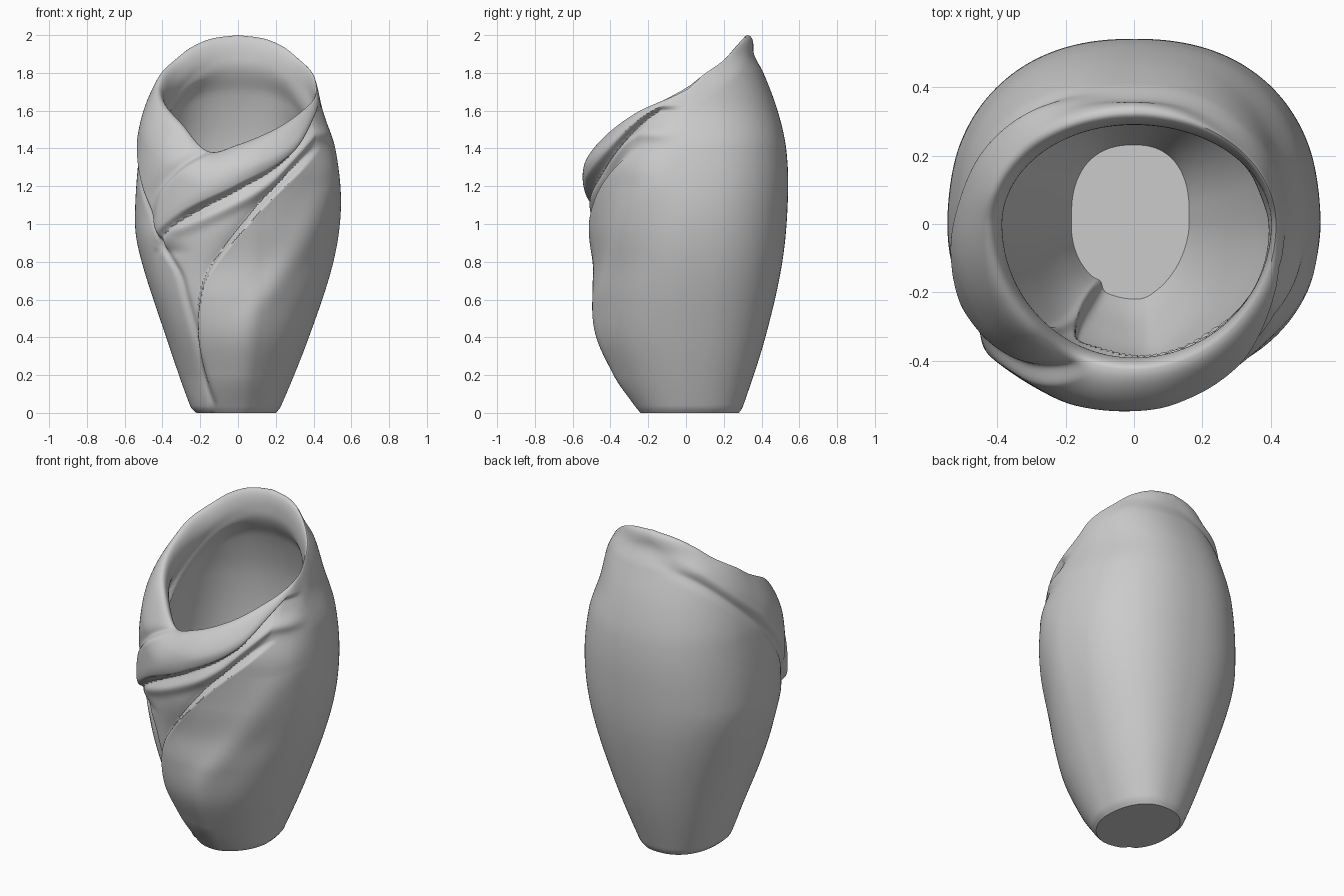
import bpy, bmesh, math

cube = bpy.data.objects.get("Cube")
if cube:
    bpy.data.objects.remove(cube)

COLS, OUTER, INNER, FLOOR = 360, 170, 60, 0.09


def curve(*pts):
    """Smooth interpolating curve through (position, value) points, clamped at its ends."""
    slopes = []
    for i in range(len(pts)):
        a, b = pts[max(i - 1, 0)], pts[min(i + 1, len(pts) - 1)]
        slopes.append((b[1] - a[1]) / (b[0] - a[0]))

    def value(p):
        if p <= pts[0][0]:
            return pts[0][1]
        for i in range(len(pts) - 1):
            (a, u), (b, v) = pts[i], pts[i + 1]
            if p <= b:
                w = b - a
                t = (p - a) / w
                s = t * t * (3 - 2 * t)
                return (u + (v - u) * s + w * t * (1 - t) * (1 - t) * slopes[i]
                        - w * t * t * (1 - t) * slopes[i + 1])
        return pts[-1][1]
    return value


def smooth(a, b, v):
    t = min(1, max(0, (v - a) / (b - a)))
    return t * t * (3 - 2 * t)


def quarter(t):
    t = min(1, max(0, t))
    return math.sqrt(1 - (1 - t) ** 2)


def bump(distance, width):
    return math.exp(-(distance / width) ** 2)


# Silhouette radii against height
left = curve((0, .22), (.03, .25), (.4, .38), (.8, .51), (1, .545), (1.4, .52), (1.6, .48), (1.8, .42), (2, .34))
right = curve((0, .2), (.03, .225), (.4, .375), (.8, .505), (1.1, .545), (1.4, .515), (1.6, .45), (1.8, .415), (2, .34))
back = curve((0, .28), (.03, .3), (.4, .42), (.8, .51), (1.15, .54), (1.4, .53), (1.6, .485), (1.8, .41), (1.9, .36), (2, .36))
front = curve((0, .24), (.03, .265), (.2, .365), (.4, .46), (.6, .49), (.8, .485), (1, .5), (1.3, .495), (1.5, .45), (2, .4))

# Rim height and roll depth against angle from the front
rim_height = curve((-180, 2), (-155, 1.98), (-137, 1.935), (-122, 1.87), (-103, 1.79), (-90, 1.72), (-60, 1.6),
                   (-45, 1.53), (-22, 1.385), (0, 1.42), (27, 1.5), (55, 1.6), (90, 1.71), (103, 1.79),
                   (122, 1.87), (137, 1.935), (155, 1.98), (180, 2))
roll_depth = curve((-180, .06), (-90, .17), (-45, .22), (0, .15), (90, .15), (180, .06))

# Fold lines across the front
lapel_edge = curve((-.43, .87), (-.4, .95), (-.3, 1.04), (-.2, 1.1), (0, 1.2), (.27, 1.37), (.42, 1.62))
lapel_end = curve((.87, -.43), (1.05, -.43), (1.15, -.41), (1.21, -.375), (1.28, -.31), (1.33, -.25), (1.38, -.17))
fold_lip = curve((.05, -.13), (.3, -.2), (.5, -.21), (.65, -.19), (.75, -.15), (.95, 0), (1.1, .13), (1.27, .3), (1.4, .42))
left_seam = curve((.05, -.13), (.4, -.23), (.6, -.28), (.75, -.32), (.9, -.42))
soft_ridge = curve((.2, .03), (.5, .08), (.7, .2), (.9, .33), (1.2, .48))
mid_ridge = curve((-.4, .94), (-.05, 1.09), (.2, 1.24), (.4, 1.48))

# Lower edge of the side flap against angle
flap_edge = curve((-180, 1.88), (-135, 1.76), (-100, 1.52), (-80, 1.33), (-60, 1.08), (-48, .87))


def oval(c, s, fr, bk, lf, rt, power):
    """Radius of a four-sided oval; c points to +x and s to +y."""
    a, b = (rt if c > 0 else lf), (bk if s > 0 else fr)
    return ((abs(c) / a) ** power + (abs(s) / b) ** power) ** (-1 / power)


def folds(x, y, z):
    """Outward displacement of the draped folds."""
    mask = smooth(0, .2, -y)
    if mask == 0:
        return 0
    # Overlapping lapel, thinner at its end, with a shadow step under it
    s, e = z - lapel_edge(x), x - lapel_end(z)
    above = smooth(-.025, .01, s)
    thick = .02 + .03 * smooth(-.42, -.15, x)
    d = thick * quarter((s + .025) / .1) * above * smooth(-.03, .04, e) * smooth(.87, 1, z)
    d -= .03 * math.exp(min(s, 0) / .06) * (1 - above) * smooth(-.46, -.38, x)
    d -= .015 * bump(min(e, 0), .06) * (1 - smooth(-.03, .04, e)) * smooth(.9, 1.05, z)
    # Soft crease between lapel and second fold
    d += .022 * bump(z - mid_ridge(x), .04) * smooth(-.42, -.3, x) * (1 - above)
    # Second fold and the recess beside it
    f = x - fold_lip(z)
    fade = smooth(0, .2, z) * (1 - smooth(1.25, 1.45, z))
    over = smooth(-.025, .015, f)
    d += fade * (.02 * math.exp(-max(f, 0) / .12) * over - .04 * math.exp(min(f, 0) / .08) * (1 - over))
    # Seam down the lower front
    d -= .012 * bump(x - left_seam(z), .018) * (1 - smooth(.8, .95, z))
    # Broad ridge on the lower front
    d += .015 * bump(x - soft_ridge(z), .09) * fade
    return d * mask


def flap(angle, z):
    """Proud strip that widens from the back rim to the front of the -x side."""
    if angle > -25:
        return 0
    s = z - flap_edge(angle)
    near = smooth(-180, -130, angle) * (1 - smooth(-55, -25, angle))
    return near * (.022 * smooth(-.02, .06, s) - .01 * bump(s + .02, .03))


def body(angle, c, s, z):
    # The back is a little squarer, the +x side of the front flatter
    power = 2.1 + (.2 * smooth(0, .4, s) if s > 0 else -.25 * smooth(0, .3, c))
    r = oval(c, s, front(z), back(z), left(z), right(z), power)
    return r, folds(r * c, r * s, z) + flap(angle, z)


bm = bmesh.new()
rings = [[] for i in range(OUTER + INNER + 1)]
for col in range(COLS):
    angle = -180 + 360 * col / COLS
    c, s = math.sin(math.radians(angle)), -math.cos(math.radians(angle))
    top, depth = rim_height(angle), roll_depth(angle)
    peak = oval(c, s, .425, .325, .425, .415, 2)
    mouth = oval(c, s, .39, .29, .385, .4, 2)
    # Outer wall, rolled over at the rim
    for i in range(OUTER + 1):
        z = top * (1 - (1 - i / OUTER) ** 1.3)
        r, d = body(angle, c, s, z)
        r = peak + (r + d - peak) * quarter((top - z) / depth)
        rings[i].append(bm.verts.new((r * c, r * s, z)))
    # Inner wall down to the floor
    for i in range(1, INNER + 1):
        drop = (top - FLOOR) * (i / INNER) ** 1.7
        r, d = body(angle, c, s, top - drop)
        lip = peak + (mouth - peak) * quarter(drop / .1)
        r = lip + (r + d * .9 - .09 - lip) * smooth(.09, .3, drop)
        rings[OUTER + i].append(bm.verts.new((r * c, r * s, top - drop)))

for low, high in zip(rings, rings[1:]):
    for i in range(COLS):
        j = (i + 1) % COLS
        bm.faces.new((low[i], low[j], high[j], high[i]))

# Underside and inner floor
bm.faces.new(rings[0][::-1])
bm.faces.new(rings[-1])
bmesh.ops.recalc_face_normals(bm, faces=bm.faces)

mesh = bpy.data.meshes.new("draped_vase")
bm.to_mesh(mesh)
bm.free()
vase = bpy.data.objects.new("draped_vase", mesh)
bpy.context.collection.objects.link(vase)

clay = bpy.data.materials.new("grey_clay")
clay.use_nodes = True
clay.diffuse_color = (.6, .6, .6, 1)
clay.node_tree.nodes["Principled BSDF"].inputs["Base Color"].default_value = (.6, .6, .6, 1)
mesh.materials.append(clay)

bpy.context.view_layer.objects.active = vase
vase.select_set(True)
bpy.ops.object.shade_smooth_by_angle(angle=math.radians(40))
